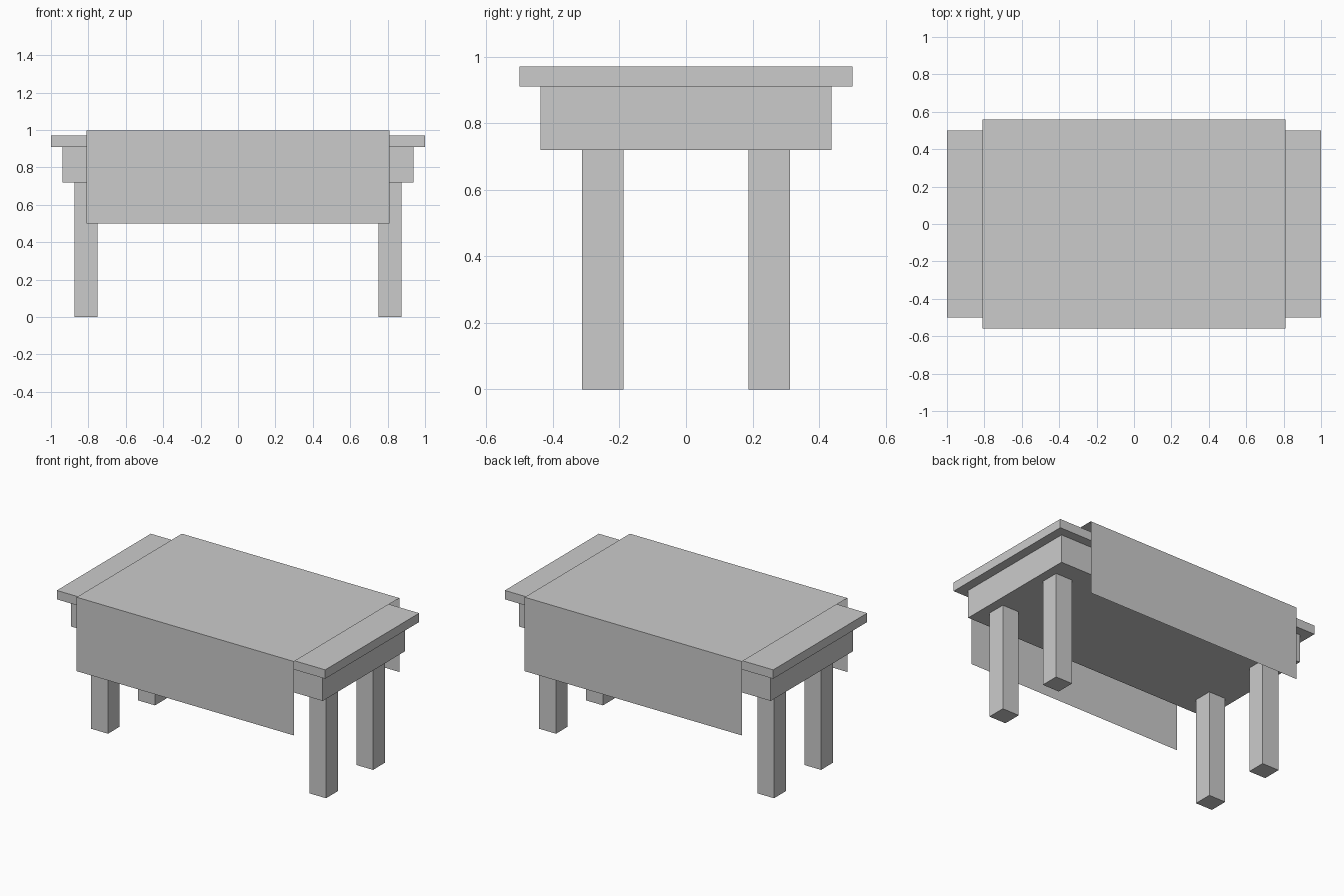
import bpy
import bmesh

if "Cube" in bpy.data.objects:
    bpy.data.objects.remove(bpy.data.objects["Cube"])


def box(name, x, y, z):
    """Box from (min, max) ranges on each axis."""
    bpy.ops.mesh.primitive_cube_add(size=1)
    obj = bpy.context.object
    obj.name = name
    for v in obj.data.vertices:
        v.co = [r[0] if c < 0 else r[1] for c, r in zip(v.co, (x, y, z))]
    return obj


# Table top and the solid apron beneath it
box("table_top", (-1, 1), (-0.5, 0.5), (0.91, 0.97))
box("apron", (-0.9375, 0.9375), (-0.4375, 0.4375), (0.72, 0.91))

# Four square legs
for side, sx in (("left", -1), ("right", 1)):
    for end, sy in (("front", -1), ("back", 1)):
        cx, cy, h = sx * 0.8125, sy * 0.25, 0.0625
        box(f"{end}_{side}_leg", (cx - h, cx + h), (cy - h, cy + h), (0, 0.72))

# Cloth: an open, paper-thin sheet draped over the front and back
profile = [(-0.56, 0.5), (-0.56, 0.998), (0.56, 0.998), (0.56, 0.5)]
bm = bmesh.new()
left, right = ([bm.verts.new((x, y, z)) for y, z in profile] for x in (-0.81, 0.81))
for i in range(len(profile) - 1):
    bm.faces.new((left[i], right[i], right[i + 1], left[i + 1]))
mesh = bpy.data.meshes.new("tablecloth")
bm.to_mesh(mesh)
bm.free()
bpy.context.collection.objects.link(bpy.data.objects.new("tablecloth", mesh))
